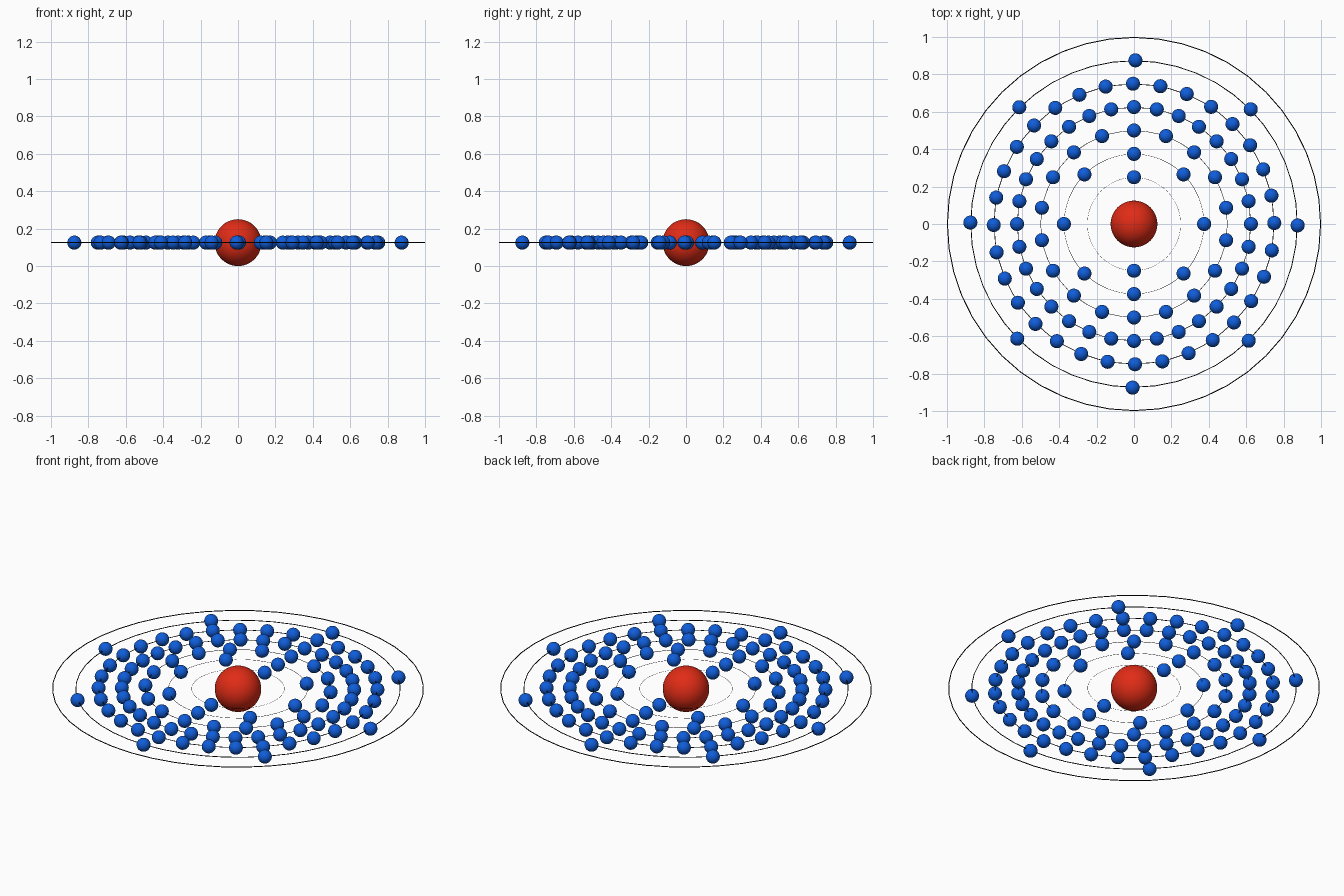
import bpy
from math import sin, cos, radians, tau

if "Cube" in bpy.data.objects:
    bpy.data.objects.remove(bpy.data.objects["Cube"])

Z = 0.125            # height of the orbital plane
STEP = 0.125         # spacing between shells


def material(name, rgb):
    m = bpy.data.materials.new(name)
    m.diffuse_color = (*rgb, 1)
    m.use_nodes = True
    m.node_tree.nodes["Principled BSDF"].inputs["Base Color"].default_value = m.diffuse_color
    return m


RED = material("nucleus_red", (0.75, 0.025, 0.008))
BLUE = material("electron_blue", (0.005, 0.11, 0.7))
BLACK = material("orbit_black", (0.005, 0.005, 0.005))


def finish(name, mat):
    ob = bpy.context.object
    ob.name = ob.data.name = name
    ob.data.materials.append(mat)
    bpy.ops.object.shade_smooth()
    return ob


# Nucleus
bpy.ops.mesh.primitive_uv_sphere_add(segments=48, ring_count=24, radius=0.125, location=(0, 0, Z))
finish("nucleus", RED)

# Orbit rings: thin hoops whose thickness grows with their radius
for shell in range(1, 8):
    r = STEP * (shell + 1)
    thick = 0.0026 * r
    bpy.ops.mesh.primitive_torus_add(major_radius=r - thick, minor_radius=thick,
                                     major_segments=48, minor_segments=8, location=(0, 0, Z))
    finish(f"orbit_ring_{shell}", BLACK)

# One electron, shared as a mesh by all the others
bpy.ops.mesh.primitive_uv_sphere_add(segments=32, ring_count=16, radius=0.0375)
master = finish("electron", BLUE)
ball = master.data
bpy.data.objects.remove(master)

# Electrons per shell with a small turn (degrees); the outermost ring is empty
shells = [(2, 0), (8, 0), (18, 0), (32, 0), (32, 0.4), (8, -0.5)]
for shell, (count, turn) in enumerate(shells, 1):
    r = STEP * (shell + 1)
    for i in range(count):
        a = radians(90 + turn) + tau * i / count
        ob = bpy.data.objects.new(f"electron_{shell}_{i + 1}", ball)
        ob.location = (r * cos(a), r * sin(a), Z)
        bpy.context.collection.objects.link(ob)
